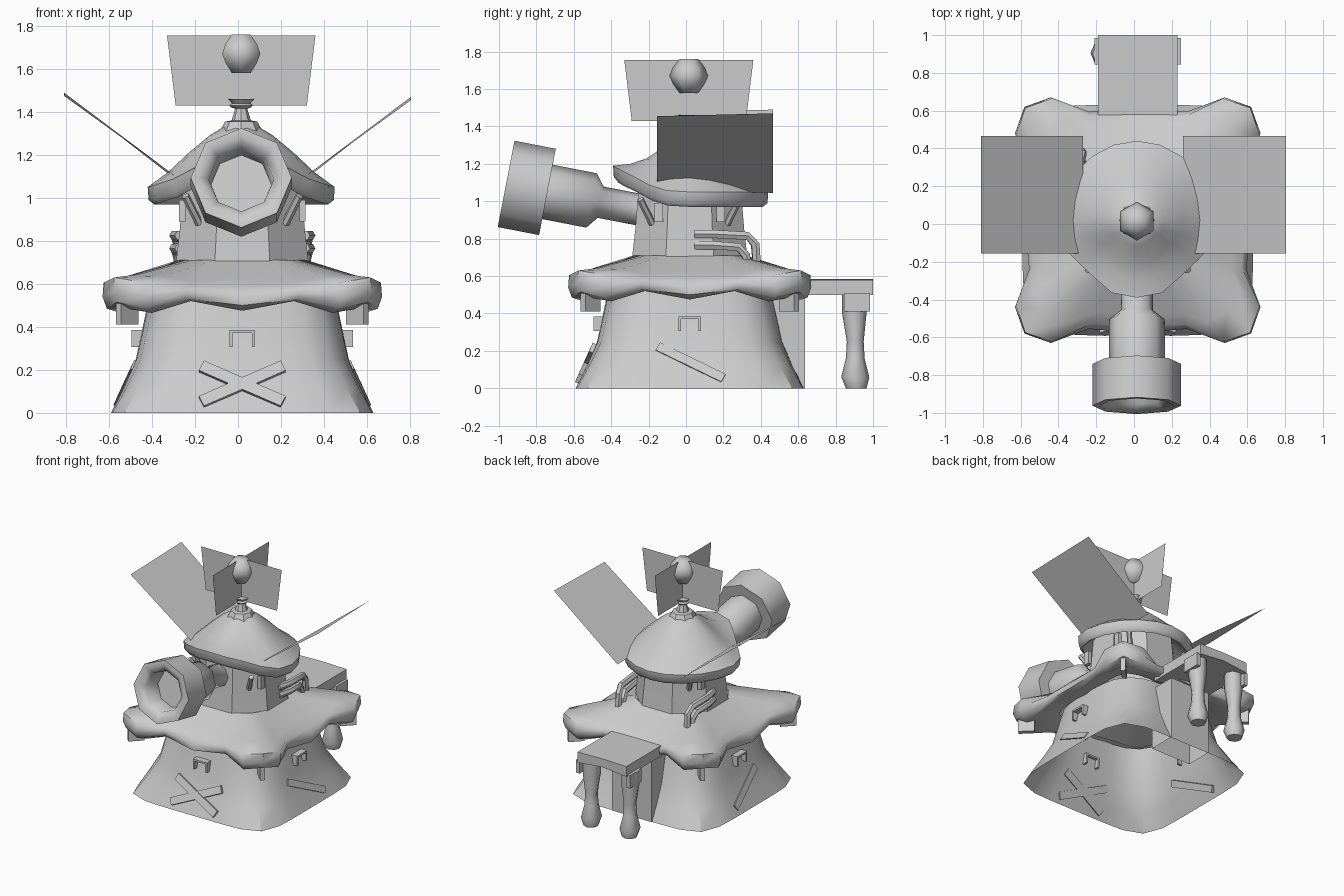
import bpy, math
from mathutils import Vector, Matrix

if "Cube" in bpy.data.objects:
    bpy.data.objects.remove(bpy.data.objects["Cube"])

CX, CY = 0.02, 0.02
grey = bpy.data.materials.new("plain grey")
grey.diffuse_color = (0.6, 0.6, 0.6, 1)
grey.use_nodes = True
grey.node_tree.nodes["Principled BSDF"].inputs["Base Color"].default_value = grey.diffuse_color


def make(name, verts, faces, smooth=35):
    me = bpy.data.meshes.new(name)
    me.from_pydata([tuple(v) for v in verts], [], faces)
    me.materials.append(grey)
    ob = bpy.data.objects.new(name, me)
    bpy.context.collection.objects.link(ob)
    if smooth:
        bpy.ops.object.select_all(action='DESELECT')
        ob.select_set(True)
        bpy.context.view_layer.objects.active = ob
        bpy.ops.object.shade_smooth_by_angle(angle=math.radians(smooth))
    return ob


def loft(name, rings, start=False, end=False, smooth=35):
    """Skin a list of equal counter-clockwise rings, ordered bottom to top."""
    n = len(rings[0])
    verts = [p for r in rings for p in r]
    faces = [(i * n + j, i * n + (j + 1) % n, (i + 1) * n + (j + 1) % n, (i + 1) * n + j)
             for i in range(len(rings) - 1) for j in range(n)]
    if start:
        faces.append(tuple(reversed(range(n))))
    if end:
        faces.append(tuple(range(len(verts) - n, len(verts))))
    return make(name, verts, faces, smooth)


def circle(r, z, n=8, x=0.0, y=0.0, turn=0.0):
    return [Vector((x + r * math.cos(turn + 2 * math.pi * k / n),
                    y + r * math.sin(turn + 2 * math.pi * k / n), z)) for k in range(n)]


def box(name, centre, size, rot=None, closed=True):
    sx, sy, sz = (s / 2 for s in size)
    m = rot or Matrix.Identity(3)
    vs = [Vector(centre) + m @ Vector((x * sx, y * sy, z * sz))
          for z in (-1, 1) for x, y in ((-1, -1), (1, -1), (1, 1), (-1, 1))]
    sides = [(0, 1, 5, 4), (1, 2, 6, 5), (2, 3, 7, 6), (3, 0, 4, 7)]
    return make(name, vs, sides + ([(3, 2, 1, 0), (4, 5, 6, 7)] if closed else []), 0)


def tube(name, path, r, n=6):
    path = [Vector(p) for p in path]
    rings = []
    for i, p in enumerate(path):
        d = (path[min(i + 1, len(path) - 1)] - path[max(i - 1, 0)]).normalized()
        q = d.to_track_quat('Z', 'Y')
        rings.append([p + q @ v for v in circle(r, 0, n)])
    return loft(name, rings, True, True)


def beam(name, a, b, w, t, normal):
    """Flat plank from a to b, lying against a wall with the given normal."""
    a, b, nrm = Vector(a), Vector(b), Vector(normal).normalized()
    d = (b - a).normalized()
    side = nrm.cross(d).normalized()
    m = Matrix((d, side, d.cross(side))).transposed()
    return box(name, (a + b) / 2, ((b - a).length, w, t), m)


# Flared base with a rounded square plan
def rounded(s, z, p, n=32):
    ring = []
    for k in range(n):
        a = 2 * math.pi * k / n
        c, d = math.cos(a), math.sin(a)
        r = s / (abs(c) ** p + abs(d) ** p) ** (1 / p)
        ring.append((CX + r * c, CY + r * d, z))
    return ring


loft("base_wall", [rounded(0.61, 0, 6.5), rounded(0.55, 0.12, 5.2),
                   rounded(0.495, 0.25, 4), rounded(0.435, 0.53, 3.5)])


# Lower roof with swollen, lifted corners
def roof_ring(mid, quarter, corner, tip):
    pts = []
    for q in range(4):
        m = Matrix.Rotation(q * math.pi / 2, 3, 'Z')
        for x, y, z in ((0, -mid[0], mid[1]), (quarter[0], -quarter[1], quarter[2]),
                        (corner[0], -corner[1], corner[2]), (tip[0], -tip[0], tip[1]),
                        (corner[1], -corner[0], corner[2]),
                        (quarter[1], -quarter[0], quarter[2])):
            pts.append(m @ Vector((x, y, z)) + Vector((CX, CY, 0)))
    return pts


loft("lower_roof", [
    roof_ring((0.41, 0.53), (0.2, 0.41, 0.55), (0.30, 0.40, 0.55), (0.37, 0.55)),
    roof_ring((0.54, 0.475), (0.24, 0.53, 0.52), (0.42, 0.57, 0.465), (0.535, 0.485)),
    roof_ring((0.60, 0.50), (0.26, 0.57, 0.53), (0.455, 0.63, 0.485), (0.585, 0.515)),
    roof_ring((0.60, 0.54), (0.26, 0.575, 0.565), (0.46, 0.65, 0.54), (0.60, 0.565)),
    roof_ring((0.56, 0.585), (0.25, 0.55, 0.585), (0.45, 0.645, 0.605), (0.595, 0.63)),
    roof_ring((0.49, 0.625), (0.23, 0.49, 0.61), (0.37, 0.54, 0.635), (0.48, 0.645)),
    roof_ring((0.30, 0.71), (0.13, 0.30, 0.71), (0.19, 0.265, 0.71), (0.235, 0.71))],
    smooth=50)

# Faceted drum between the roofs
loft("drum", [circle(r, z, 8, CX, CY, math.pi / 8) for r, z in
              ((0.335, 0.69), (0.315, 0.85), (0.295, 1.08))])


# Upper dome, its brim raised over the cannon and cut in at the front corners
def dome_ring(f, z, raise_by):
    pts = []
    for k in range(20):
        a = 2 * math.pi * k / 20
        c, s = math.cos(a), math.sin(a)
        lift = raise_by * max(0, -s) ** 2.5
        w = 0.435 * (1 - 0.1 * max(0, s))
        g = f * (1 - 0.12 * math.sin(2 * a) ** 4) if s < 0 else f
        pts.append((0.015 + g * w * c, 0.02 + g * (0.42 if s > 0 else 0.41) * s, z + lift))
    return pts


loft("upper_dome", [
    dome_ring(0.10, 1.27, 0), dome_ring(0.6, 1.11, 0.05), dome_ring(0.85, 1.0, 0.1),
    dome_ring(0.93, 0.97, 0.13), dome_ring(0.99, 0.99, 0.14), dome_ring(1.0, 1.05, 0.14),
    dome_ring(0.78, 1.12, 0.08), dome_ring(0.56, 1.21, 0.02), dome_ring(0.34, 1.29, 0),
    dome_ring(0.17, 1.335, 0)], end=True, smooth=50)

# Finial and ball
loft("finial", [circle(r, z, 8, 0.015, CY) for r, z in
                ((0.10, 1.31), (0.075, 1.355), (0.045, 1.36), (0.028, 1.415),
                 (0.045, 1.42), (0.055, 1.43), (0.042, 1.44), (0.06, 1.46))], end=True)
loft("finial_ball", [circle(r, z, 6, 0.015, 0.015, math.pi / 2) for r, z in
                     ((0.05, 1.58), (0.082, 1.625), (0.103, 1.67), (0.085, 1.715),
                      (0.05, 1.76))], True, True, 60)

# Crossed vanes
vane = [(-0.305, 1.43), (0.305, 1.43), (0.345, 1.755), (-0.345, 1.755)]
make("vane_across", [(0.015 + u, CY, z) for u, z in vane], [(0, 1, 2, 3)], 0)
make("vane_along", [(0.015, 0.015 + u, z) for u, z in vane], [(0, 1, 2, 3)], 0)

# Slanted side panels
for name, xi, xo, zi, zo in (("left_panel", -0.27, -0.81, 1.075, 1.48),
                             ("right_panel", 0.26, 0.805, 1.05, 1.46)):
    make(name, [(xi, -0.155, zi + 0.01), (xo, -0.155, zo - 0.005), (xo, 0.465, zo + 0.01),
                (xi, 0.465, zi - 0.005)], [(0, 1, 2, 3)], 0)

# Cannon: revolved profile (distance along the axis, radius) with a hollow muzzle
origin, axis = Vector((0.015, -0.25, 0.955)), Vector((0, -0.98, 0.19)).normalized()
rot = Matrix((Vector((1, 0, 0)), axis.cross(Vector((1, 0, 0))), axis)).transposed()
loft("cannon", [[origin + rot @ v for v in circle(r, d, 8, turn=math.pi / 2)] for d, r in
                ((-0.05, 0.085), (0.21, 0.085), (0.26, 0.148), (0.50, 0.148), (0.50, 0.235),
                 (0.725, 0.235), (0.725, 0.20), (0.69, 0.152), (0.56, 0.14))], True, True, 50)

# Back balcony, door block and legs
loft("balcony", [[(-0.19, 0.5, z), (0.02, 0.5, z + p), (0.23, 0.5, z), (0.23, 1.0, z),
                  (0.02, 1.0, z + p), (-0.19, 1.0, z)] for z, p in ((0.5, 0.02), (0.58, 0.005))],
     True, True, 20)
box("door_block", (0.02, 0.53, 0.24), (0.34, 0.21, 0.48), closed=False)
for s in (-1, 1):
    x = 0.01 + s * 0.165
    loft("balcony_leg", [circle(r, z, 8, x, y) for r, z, y in
                         ((0.055, 0, 0.91), (0.075, 0.06, 0.905), (0.05, 0.16, 0.905),
                          (0.045, 0.25, 0.905), (0.065, 0.40, 0.90), (0.065, 0.51, 0.90))],
         True, True, 50)
    box("balcony_bracket", (CX + s * 0.215, 0.915, 0.46), (0.03, 0.14, 0.1))

    # Corner plates under the lower roof, struts under the dome
    for t in (-1, 1):
        diag = Matrix.Rotation(s * t * math.pi / 4, 3, 'Z')
        box("corner_plate", (CX + s * 0.535, CY + t * 0.53, 0.47), (0.115, 0.035, 0.12), diag)
        tube("dome_strut", [(CX + s * 0.2, CY + t * 0.2, 0.88),
                            (CX + s * 0.265, CY + t * 0.265, 1.01)], 0.019)
        box("dome_peg", (CX + s * 0.28, CY + t * 0.165, 0.94), (0.03, 0.045, 0.1))

    # Paired pipes on the drum
    for dz, dy in ((0.0, 0.0), (-0.06, -0.05)):
        tube("pipe", [(CX + s * 0.29, 0.05, 0.825 + dz), (CX + s * 0.315, 0.15, 0.825 + dz),
                      (CX + s * 0.305, 0.33 + dy, 0.815 + dz),
                      (CX + s * 0.295, 0.37 + dy, 0.77 + dz),
                      (CX + s * 0.295, 0.38 + dy, 0.64)], 0.025)

    # Crossed planks on the front, single planks on the sides
    beam("front_plank", (CX + s * 0.19, -0.57, 0.05), (CX - s * 0.19, -0.495, 0.215),
         0.055, 0.03, (0, -1, 0.43))
    beam("side_plank", (CX + s * 0.498, -0.15, 0.22), (CX + s * 0.577, 0.2, 0.05),
         0.05, 0.03, (s, 0, 0.43))

# Staple-shaped hoods on three walls
for ang in (0, 90, -90):
    m = Matrix.Rotation(math.radians(ang), 3, 'Z')
    for off, size in (((0, -0.48, 0.378), (0.12, 0.07, 0.014)),
                      ((-0.053, -0.48, 0.345), (0.014, 0.07, 0.075)),
                      ((0.053, -0.48, 0.345), (0.014, 0.07, 0.075))):
        box("hood", m @ Vector(off) + Vector((CX, CY, 0)), size, m)
